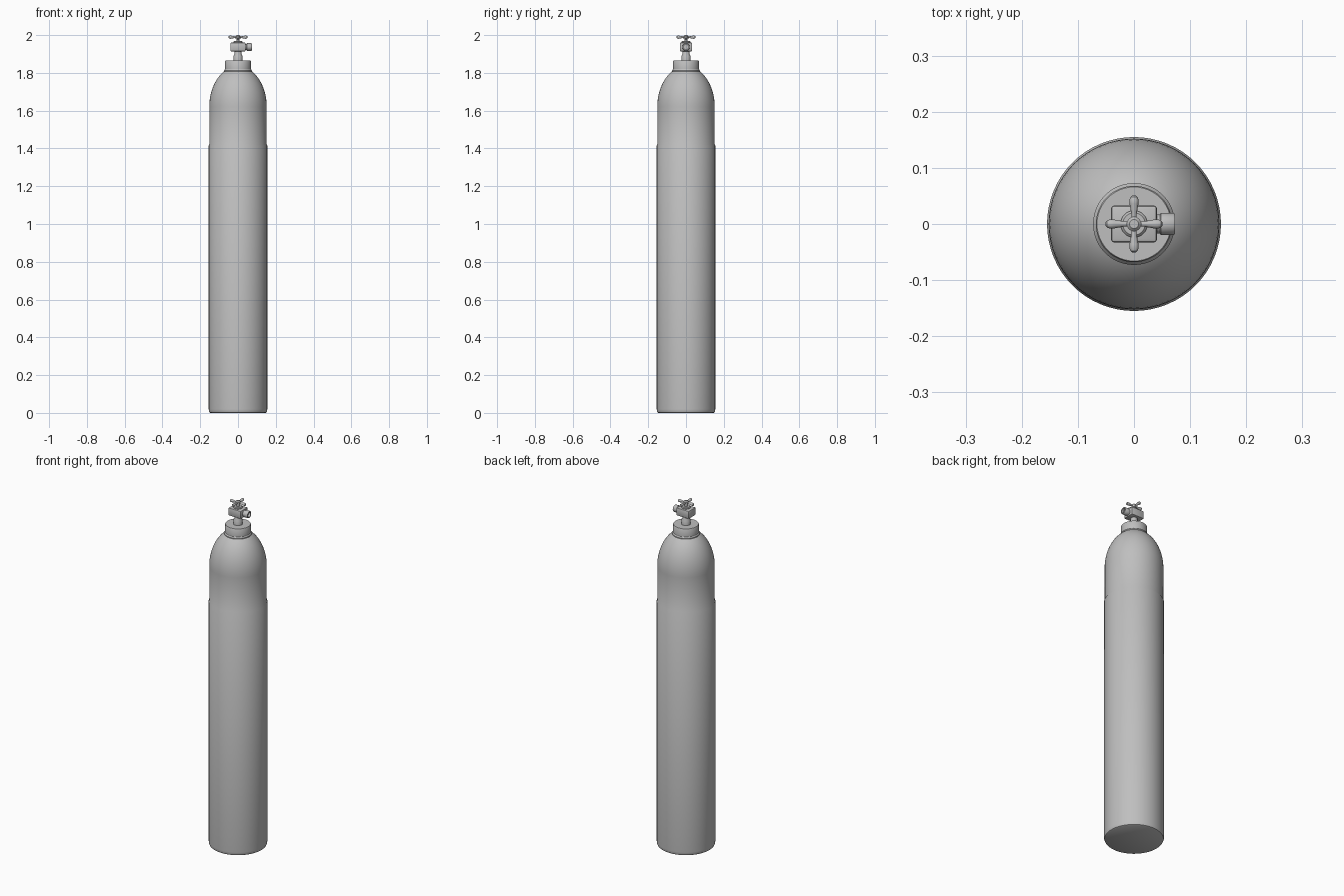
import bpy, math
from mathutils import Matrix, Vector
import bmesh

cube = bpy.data.objects.get("Cube")
if cube:
    bpy.data.objects.remove(cube)

metal = bpy.data.materials.new("grey_metal")
metal.use_nodes = True
GREY = (0.52, 0.52, 0.52, 1)
metal.diffuse_color = GREY
metal.node_tree.nodes["Principled BSDF"].inputs["Base Color"].default_value = GREY


def finish(name, bm, matrix=Matrix(), angle=35):
    bmesh.ops.recalc_face_normals(bm, faces=bm.faces)
    mesh = bpy.data.meshes.new(name)
    bm.to_mesh(mesh)
    bm.free()
    mesh.transform(matrix)
    mesh.materials.append(metal)
    obj = bpy.data.objects.new(name, mesh)
    bpy.context.collection.objects.link(obj)
    bpy.ops.object.select_all(action="DESELECT")
    obj.select_set(True)
    bpy.context.view_layer.objects.active = obj
    bpy.ops.object.shade_smooth_by_angle(angle=math.radians(angle))
    return obj


def lathe(name, profile, sides=32, matrix=Matrix()):
    """Revolve (radius, height) points about z; radius 0 closes an end."""
    bm = bmesh.new()
    verts = [bm.verts.new((r, 0, z)) for r, z in profile]
    edges = [bm.edges.new(pair) for pair in zip(verts, verts[1:])]
    bmesh.ops.spin(bm, geom=verts + edges, cent=(0, 0, 0), axis=(0, 0, 1),
                   angle=math.tau, steps=sides)
    bmesh.ops.remove_doubles(bm, verts=bm.verts, dist=0.00005)
    return finish(name, bm, matrix)


# Cylinder body with rounded foot and elliptical shoulder
R, SHOULDER = 0.152, 1.62
dome = [(R * math.cos(a), SHOULDER + 0.215 * math.sin(a))
        for a in (math.radians(d) for d in range(0, 66, 5))]
lathe("tank_body", [(0, 0), (0.147, 0), (0.152, 0.003), (0.1545, 0.009),
                    (0.155, 0.02), (0.155, 1.415), (R, 1.42)] + dome + [(0, 1.815)], 64)

# Collar with flared foot and recessed top
lathe("neck_collar", [(0, 1.80), (0.073, 1.80), (0.073, 1.813), (0.068, 1.82),
                      (0.068, 1.862), (0.066, 1.865), (0, 1.865)], 48)

# Valve stem
lathe("valve_stem", [(0, 1.86), (0.024, 1.86), (0.024, 1.89), (0.018, 1.90),
                     (0.018, 1.92), (0, 1.92)])

# Valve block with softened edges
bm = bmesh.new()
bmesh.ops.create_cube(bm, size=1)
bmesh.ops.scale(bm, vec=(0.082, 0.066, 0.046), verts=bm.verts)
bmesh.ops.bevel(bm, geom=bm.edges[:], offset=0.006, segments=2, affect="EDGES", profile=0.5)
finish("valve_block", bm, Matrix.Translation((0, 0, 1.937)))

# Side outlet pointing to the left of the model
lathe("valve_outlet", [(0, 0.03), (0.017, 0.03), (0.017, 0.046), (0.02, 0.048),
                       (0.02, 0.07), (0.018, 0.073), (0.013, 0.073),
                       (0.013, 0.06), (0, 0.06)], 24,
      Matrix.Translation((0, 0, 1.937)) @ Matrix.Rotation(math.pi / 2, 4, "Y"))

# Spindle, gland and hub of the hand wheel
lathe("valve_gland", [(0, 1.95), (0.024, 1.95), (0.024, 1.964), (0.02, 1.968), (0, 1.968)], 24)
lathe("wheel_hub", [(0, 1.96), (0.008, 1.96), (0.008, 1.978), (0.013, 1.98),
                    (0.013, 1.995), (0.008, 2.0), (0, 2.0)], 24)

# Four club-shaped handles
club = [(0, 0.006), (0.004, 0.006), (0.005, 0.02), (0.008, 0.036),
        (0.0085, 0.042), (0.0065, 0.048), (0.003, 0.0505), (0, 0.051)]
for i, side in enumerate(("left", "back", "right", "front")):
    turn = Matrix.Rotation(i * math.pi / 2, 4, "Z") @ Matrix.Rotation(math.pi / 2, 4, "Y")
    lathe("wheel_handle_" + side, club, 16, Matrix.Translation((0, 0, 1.989)) @ turn)
